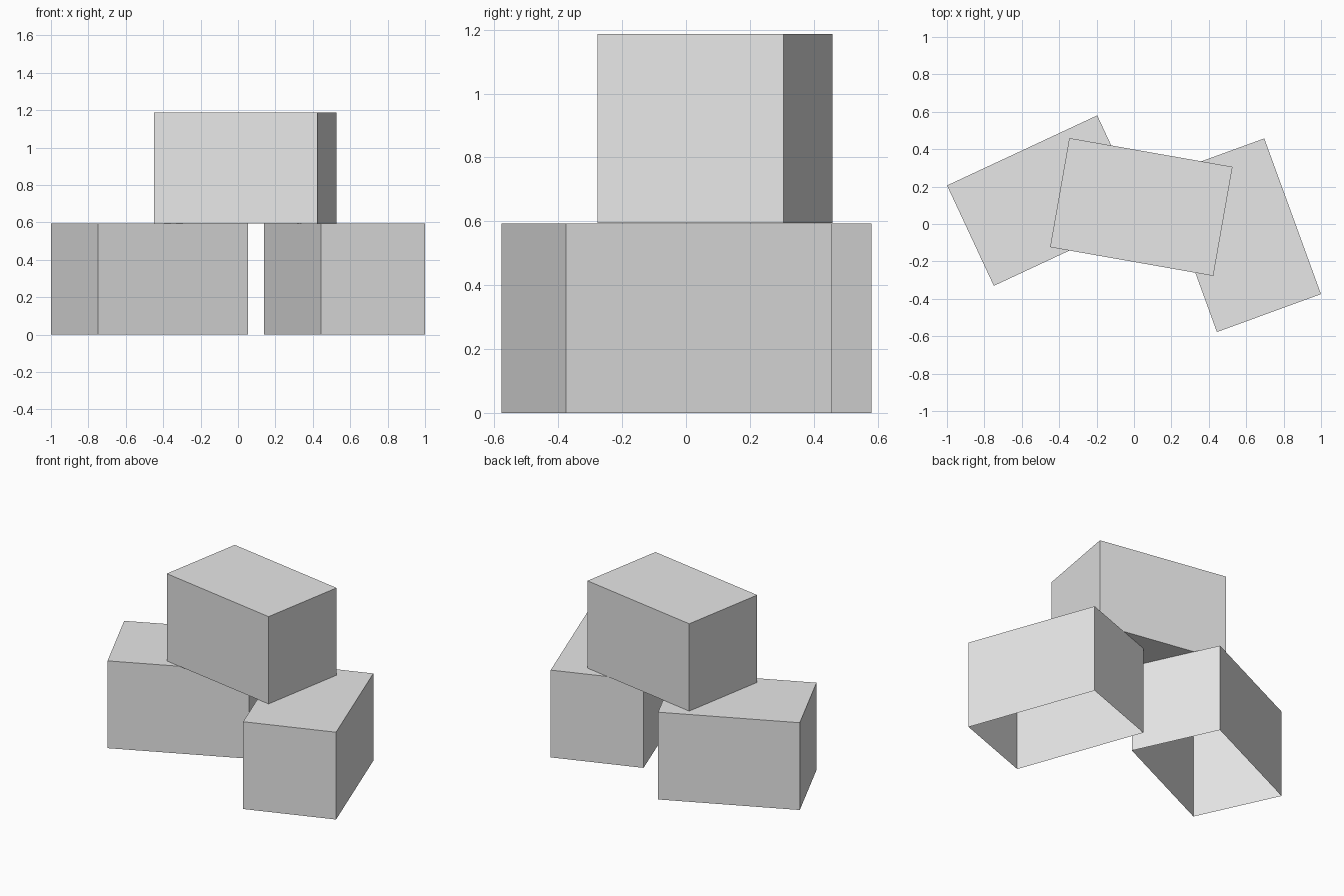
import bpy
import bmesh
from math import radians

cube = bpy.data.objects.get("Cube")
if cube:
    bpy.data.objects.remove(cube, do_unlink=True)

LENGTH, WIDTH, HEIGHT = 0.886, 0.592, 0.593

grey = bpy.data.materials.new("plain_grey")
grey.use_nodes = True
colour = (0.8, 0.8, 0.8, 1)
grey.diffuse_color = colour
grey.node_tree.nodes["Principled BSDF"].inputs["Base Color"].default_value = colour


def block(name, x, y, z, turn, open_bottom):
    """One block standing on height z, turned about the vertical."""
    bm = bmesh.new()
    bmesh.ops.create_cube(bm, size=1)
    bmesh.ops.scale(bm, vec=(LENGTH, WIDTH, HEIGHT), verts=bm.verts)
    bmesh.ops.translate(bm, vec=(0, 0, HEIGHT / 2), verts=bm.verts)
    if open_bottom:
        bm.normal_update()
        bottom = [f for f in bm.faces if f.normal.z < -0.5]
        bmesh.ops.delete(bm, geom=bottom, context="FACES_ONLY")
    mesh = bpy.data.meshes.new(name)
    bm.to_mesh(mesh)
    bm.free()
    mesh.materials.append(grey)
    obj = bpy.data.objects.new(name, mesh)
    obj.location = (x, y, z)
    obj.rotation_euler.z = radians(turn)
    bpy.context.collection.objects.link(obj)


# Two hollow-bottomed blocks on the ground
block("lower_right_block", -0.473, 0.125, 0, 25, True)
block("lower_left_block", 0.57, -0.06, 0, -70, True)

# Closed block bridging them
block("upper_block", 0.039, 0.091, HEIGHT + 0.001, -10, False)
